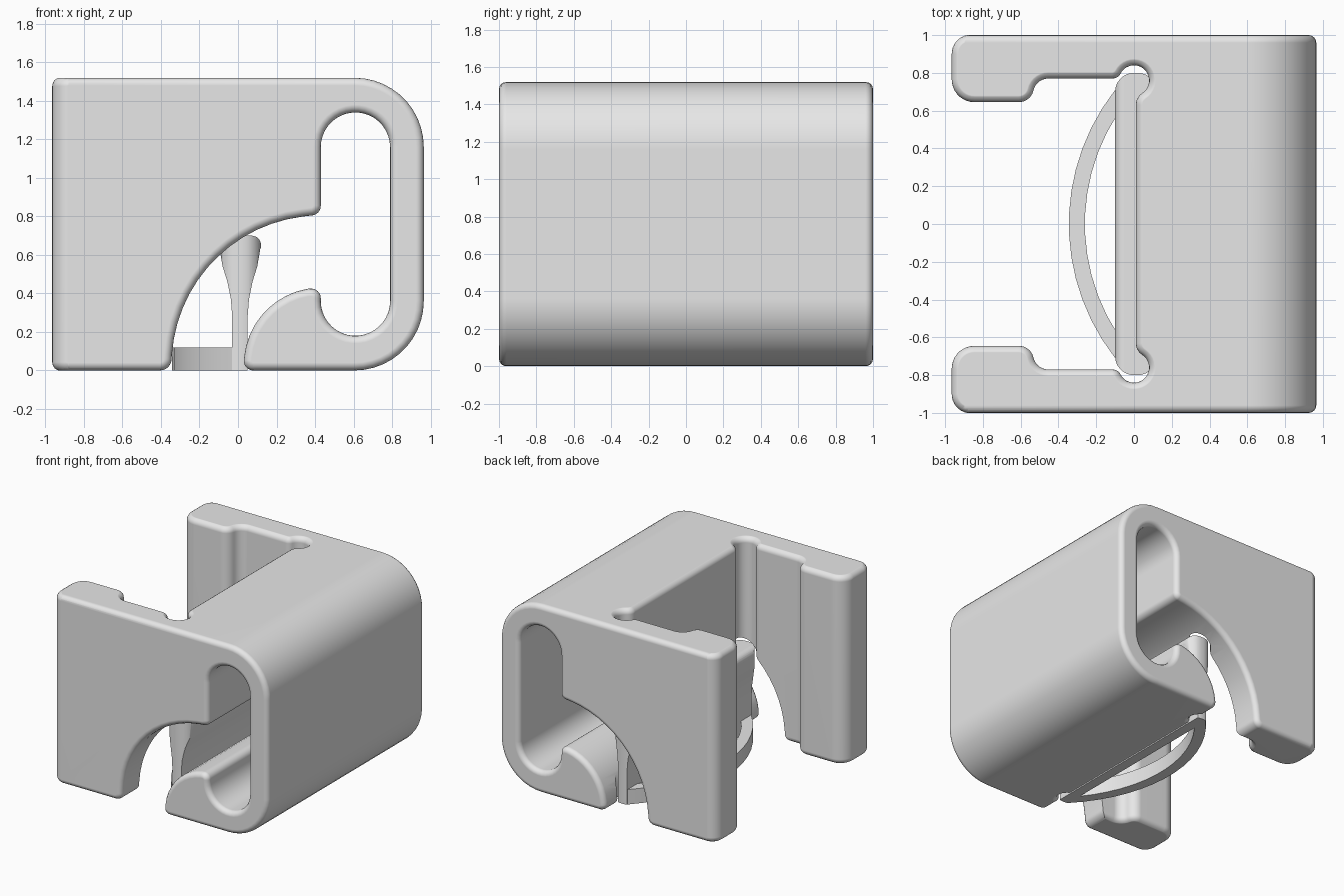
import bpy
import bmesh
from math import sin, cos, radians

if "Cube" in bpy.data.objects:
    bpy.data.objects.remove(bpy.data.objects["Cube"], do_unlink=True)

grey = bpy.data.materials.new("plain_grey")
grey.use_nodes = True
grey.diffuse_color = (0.8, 0.8, 0.8, 1)
grey.node_tree.nodes["Principled BSDF"].inputs["Base Color"].default_value = (0.8, 0.8, 0.8, 1)


def arc(cx, cy, r, start, end):
    """Points on an arc, angles in degrees."""
    n = max(3, int(abs(end - start) / 9 * min(1.6, 0.8 + r)))
    angles = [radians(start + (end - start) * i / n) for i in range(n + 1)]
    return [(cx + r * cos(a), cy + r * sin(a)) for a in angles]


def prism(name, outline, axis, low, high, round_edge=0.0):
    """Extrude an outline along y or z, rounding the rims of both ends."""
    pts = []
    for p in outline:
        if not pts or abs(p[0] - pts[-1][0]) + abs(p[1] - pts[-1][1]) > 0.001:
            pts.append(p)
    bm = bmesh.new()
    rings = []
    for h in (low, high):
        rings.append([bm.verts.new((u, h, v) if axis == "y" else (u, v, h))
                      for u, v in pts])
    caps = [bm.faces.new(ring) for ring in rings]
    a, b = rings
    for i in range(len(pts)):
        j = (i + 1) % len(pts)
        bm.faces.new((a[i], a[j], b[j], b[i]))
    bmesh.ops.recalc_face_normals(bm, faces=bm.faces[:])
    if round_edge:
        rims = [e for cap in caps for e in cap.edges]
        bmesh.ops.bevel(bm, geom=rims, offset=round_edge, offset_type="OFFSET",
                        segments=4, profile=0.5, affect="EDGES", clamp_overlap=False)
    mesh = bpy.data.meshes.new(name)
    bm.to_mesh(mesh)
    bm.free()
    mesh.materials.append(grey)
    obj = bpy.data.objects.new(name, mesh)
    bpy.context.collection.objects.link(obj)
    return obj


def activate(obj):
    bpy.ops.object.select_all(action="DESELECT")
    obj.select_set(True)
    bpy.context.view_layer.objects.active = obj


def intersect(obj, other):
    """Keep only the volume shared with the other solid."""
    activate(obj)
    mod = obj.modifiers.new("shape", "BOOLEAN")
    mod.operation = "INTERSECT"
    mod.solver = "EXACT"
    mod.object = other
    bpy.ops.object.modifier_apply(modifier=mod.name)
    bpy.data.objects.remove(other, do_unlink=True)


def finish(obj):
    activate(obj)
    bpy.ops.object.shade_smooth_by_angle(angle=radians(32))
    obj.modifiers.new("even_shading", "WEIGHTED_NORMAL").keep_sharp = True


# Body side profile: left block, arched cut, slot, lower jaw, rounded right side
side = [(-1.2, 0)]
side += arc(-0.405, 0.06, 0.06, -90, 0)
side += arc(0.43, 0.03, 0.775, 176, 97)
side += arc(0.38, 0.855, 0.05, -80, 0)
side += arc(0.61, 1.16, 0.18, 180, 0)
side += arc(0.61, 0.36, 0.18, 0, -180)
side += arc(0.38, 0.375, 0.05, 0, 95)
side += arc(0.43, 0.03, 0.40, 100, 174)
side += arc(0.08, 0.05, 0.05, 180, 270)
side += arc(0.605, 0.36, 0.36, -90, 0)
side += arc(0.605, 1.16, 0.36, 0, 90)
side += [(-1.2, 1.52)]
body = prism("clip_body", side, "y", -1, 1, 0.04)

# Body plan: two arms with thick ends, corner grooves and the inner wall
half = [(1.3, 1.002)]
half += arc(-0.865, 0.902, 0.1, 90, 180)
half += arc(-0.845, 0.765, 0.12, 180, 270)
half += arc(-0.61, 0.725, 0.08, -90, -12.6)
half += arc(-0.454, 0.69, 0.08, 167.4, 90)
half += arc(-0.115, 0.82, 0.05, -90, -27.6)
half += arc(0, 0.76, 0.08, 152.4, -57.8)
half += arc(0.08, 0.633, 0.07, 122.2, 180)
plan = half + [(x, -y) for x, y in reversed(half)]
intersect(body, prism("body_plan", plan, "z", -0.002, 1.522, 0.045))
finish(body)

# Latch plate: thin foot flaring to a thick rounded head
latch_side = [(-0.03, 0), (0.05, 0), (0.05, 0.28), (0.057, 0.37), (0.075, 0.46), (0.1, 0.54)]
latch_side += arc(0.07, 0.65, 0.05, -25, 90)
latch_side += arc(-0.05, 0.65, 0.05, 90, 205)
latch_side += [(-0.08, 0.54), (-0.055, 0.46), (-0.037, 0.37), (-0.03, 0.28)]
latch = prism("latch_plate", latch_side, "y", -0.9, 0.9)
ends = arc(0.02, 0.7, 0.1, 0, 90) + arc(0, 0.7, 0.1, 90, 180)
ends += [(x, -y) for x, y in reversed(ends)]
intersect(latch, prism("latch_plan", ends, "z", -0.1, 0.9))
finish(latch)

# Bowed spring strip joined to the foot of the latch
bow = arc(0.805, 0, 1.15, 136.2, 223.8) + arc(0.805, 0, 1.065, 218.8, 141.2)
finish(prism("spring_bow", bow, "z", 0, 0.12))
